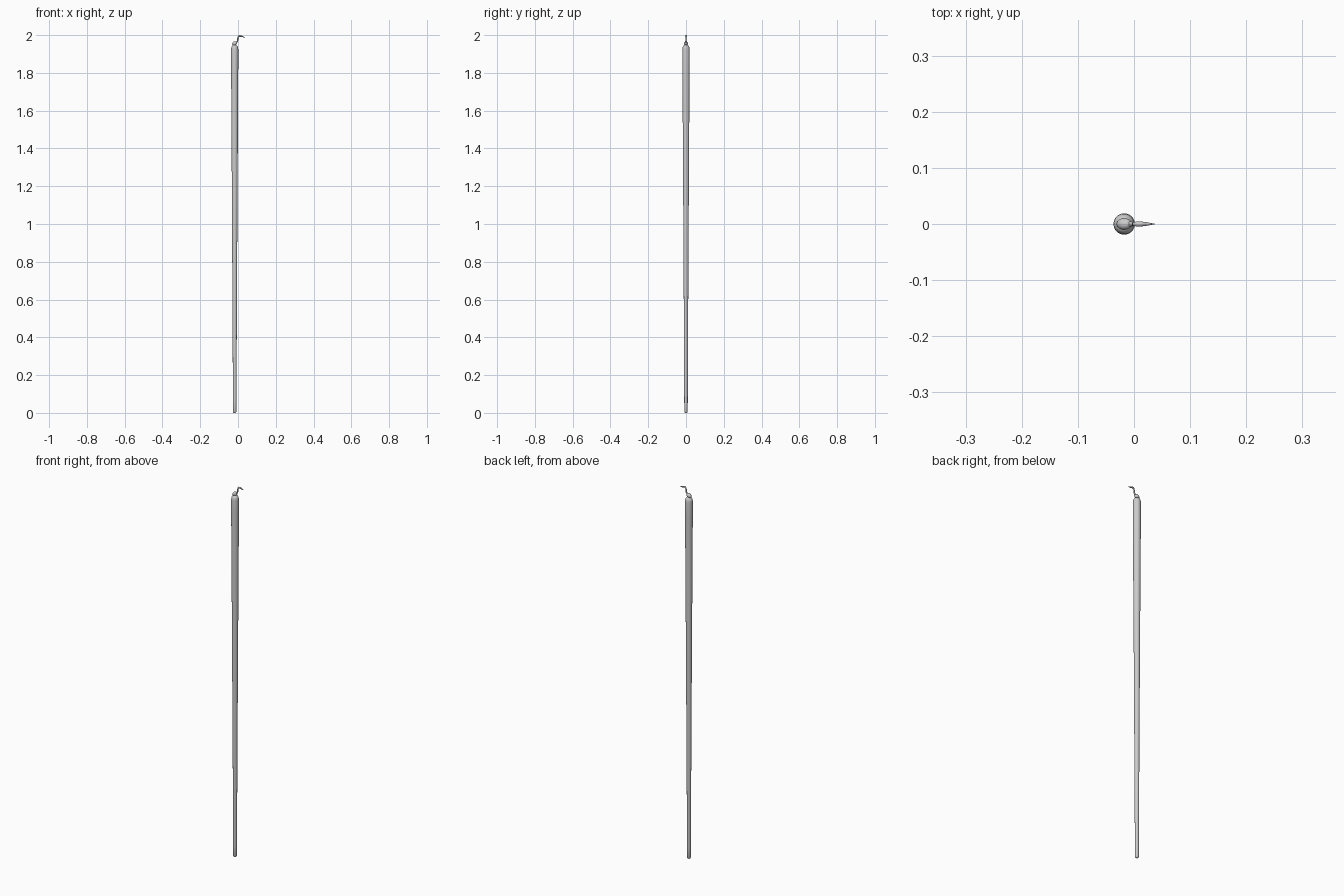
import bpy, bmesh, math
from mathutils import Vector

if "Cube" in bpy.data.objects:
    bpy.data.objects.remove(bpy.data.objects["Cube"])

CX = -0.0175  # shaft axis


def finish(bm, name):
    bmesh.ops.recalc_face_normals(bm, faces=bm.faces)
    me = bpy.data.meshes.new(name)
    bm.to_mesh(me)
    bm.free()
    ob = bpy.data.objects.new(name, me)
    bpy.context.collection.objects.link(ob)
    for p in me.polygons:
        p.use_smooth = True
    return ob


def sweep(name, stations, sides=24):
    """Skin elliptical rings along a path: (x, z, in-plane radius, y radius)."""
    bm = bmesh.new()
    pts = [Vector((s[0], 0, s[1])) for s in stations]
    rings = []
    for i, (x, z, a, b) in enumerate(stations):
        t = (pts[min(i + 1, len(pts) - 1)] - pts[max(i - 1, 0)]).normalized()
        n = Vector((t.z, 0, -t.x))
        rings.append([bm.verts.new(pts[i] + n * a * math.cos(k * math.tau / sides)
                                   + Vector((0, b * math.sin(k * math.tau / sides), 0)))
                      for k in range(sides)])
    for r0, r1 in zip(rings, rings[1:]):
        for k in range(sides):
            j = (k + 1) % sides
            bm.faces.new((r0[k], r0[j], r1[j], r1[k]))
    bm.faces.new(rings[0])
    bm.faces.new(rings[-1])
    return finish(bm, name)


# Tapered shaft with rounded ends
profile = [(0, .004), (.002, .007), (.006, .009), (.06, .0093), (.6, .0119),
           (1.2, .0151), (1.6, .0176), (1.85, .019), (1.925, .019), (1.935, .0178),
           (1.942, .015), (1.946, .011), (1.948, .005)]
sweep("shaft", [(CX, z, r, r) for z, r in profile], 32)

# Small flattened bead on the rounded top
bm = bmesh.new()
bmesh.ops.create_uvsphere(bm, u_segments=24, v_segments=14, radius=1)
for v in bm.verts:
    v.co = Vector((CX + v.co.x * .0135, v.co.y * .0105,
                   1.956 + v.co.z * .011 + v.co.x * .003))
finish(bm, "bead")

# Slim neck rising from the bead and bending into a pointed hook
sweep("hook", [(-.013, 1.959, .005, .006), (-.007, 1.963, .0042, .005),
               (-.003, 1.968, .0035, .004), (-.001, 1.975, .003, .0033),
               (-.001, 1.983, .003, .0032), (.0005, 1.990, .0035, .0036),
               (.005, 1.9948, .0045, .0045), (.012, 1.9955, .0044, .0045),
               (.019, 1.9935, .0036, .0036), (.027, 1.991, .0024, .0024),
               (.0365, 1.989, .0005, .0005)], 16)
